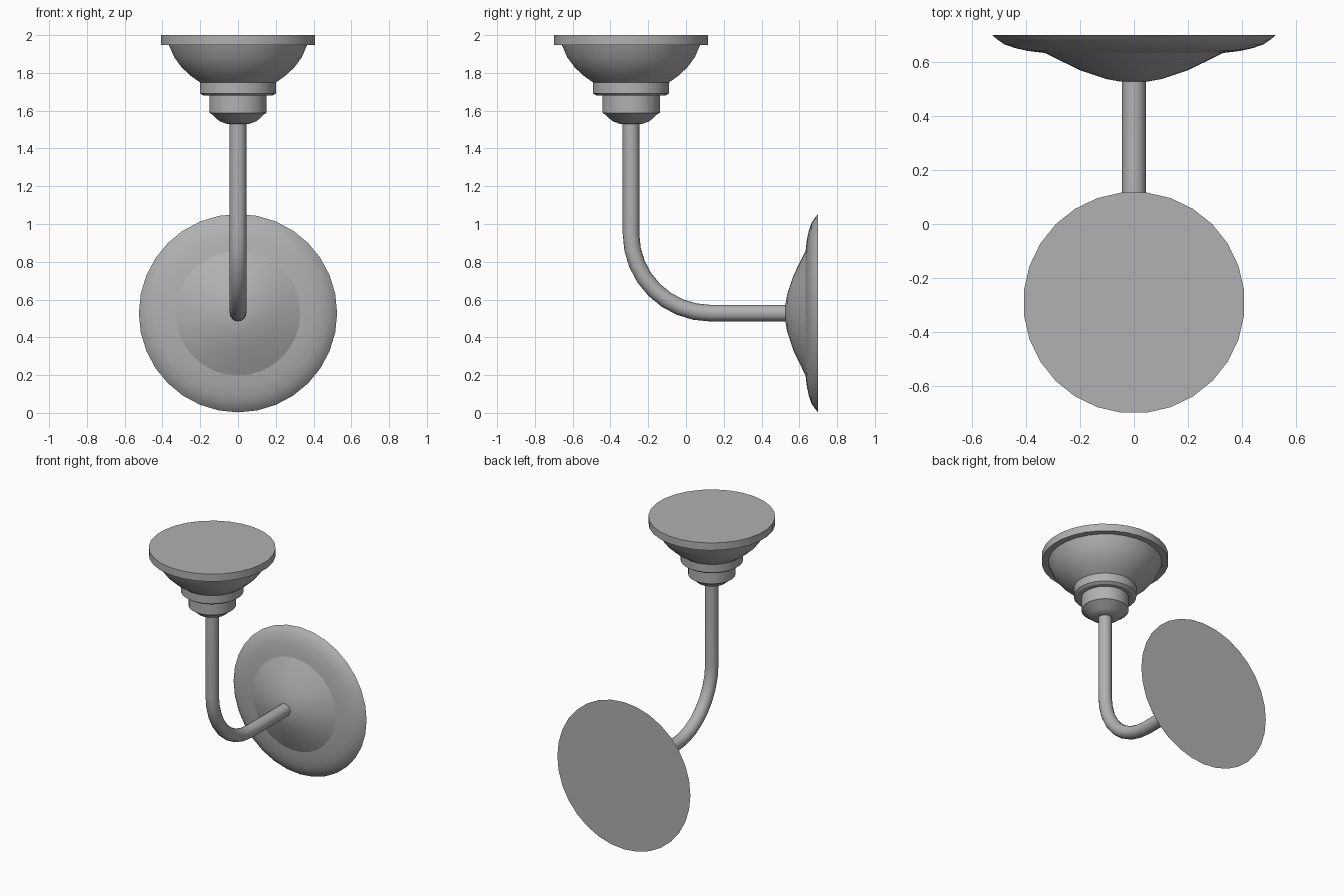
import bpy, bmesh
from math import sin, cos, pi, radians
from mathutils import Vector

if "Cube" in bpy.data.objects:
    bpy.data.objects.remove(bpy.data.objects["Cube"])

# Mid-grey finish shared by all parts
grey = bpy.data.materials.new("dark_grey")
grey.diffuse_color = (0.44, 0.44, 0.44, 1)
grey.use_nodes = True
grey.node_tree.nodes["Principled BSDF"].inputs["Base Color"].default_value = grey.diffuse_color


def make_object(name, rings, angle=30):
    """Skin a list of equal-length vertex rings into a capped solid."""
    bm = bmesh.new()
    loops = [[bm.verts.new(p) for p in ring] for ring in rings]
    n = len(loops[0])
    for a, b in zip(loops, loops[1:]):
        for i in range(n):
            j = (i + 1) % n
            bm.faces.new((a[i], a[j], b[j], b[i]))
    bm.faces.new(loops[0])
    bm.faces.new(loops[-1])
    bmesh.ops.recalc_face_normals(bm, faces=bm.faces)
    mesh = bpy.data.meshes.new(name)
    bm.to_mesh(mesh)
    bm.free()
    mesh.materials.append(grey)
    obj = bpy.data.objects.new(name, mesh)
    bpy.context.collection.objects.link(obj)
    bpy.ops.object.select_all(action='DESELECT')
    obj.select_set(True)
    bpy.context.view_layer.objects.active = obj
    bpy.ops.object.shade_smooth_by_angle(angle=radians(angle))
    return obj


def ring(centre, u, v, r, n, offset=0.0):
    return [centre + u * r * cos(2 * pi * (i + offset) / n)
            + v * r * sin(2 * pi * (i + offset) / n) for i in range(n)]


X, Y, Z = Vector((1, 0, 0)), Vector((0, 1, 0)), Vector((0, 0, 1))
HEAD_Y, ARM_Z = -0.291, 0.528

# Lamp head: stepped socket, bowl and flat top disc (radius, z)
head = [(0.06, 1.53), (0.10, 1.545), (0.142, 1.583), (0.153, 1.588),
        (0.153, 1.68), (0.185, 1.68), (0.203, 1.692), (0.203, 1.75),
        (0.25, 1.783), (0.30, 1.829), (0.34, 1.883), (0.368, 1.947),
        (0.41, 1.947), (0.41, 2.0)]
make_object("lamp_head",
            [ring(Vector((0, HEAD_Y, z)), X, Y, r, 28, 0.5) for r, z in head])

# Wall plate: domed centre, crease, then a rolled rim (radius, y)
plate = [(0.05, 0.527), (0.10, 0.536), (0.20, 0.569), (0.33, 0.633),
         (0.39, 0.64), (0.44, 0.651), (0.48, 0.665), (0.508, 0.684),
         (0.525, 0.70)]
make_object("wall_plate",
            [ring(Vector((0, y, ARM_Z)), X, Z, r, 32) for r, y in plate], angle=17)

# Bent arm: vertical stem, quarter bend, horizontal run to the plate
BEND, SEGS, RADIUS = 0.42, 8, 0.044
rings = [ring(Vector((0, HEAD_Y, 1.54)), X, -Y, RADIUS, 16)]
for k in range(SEGS + 1):
    a = pi / 2 * k / SEGS
    out = -Y * cos(a) - Z * sin(a)
    centre = Vector((0, HEAD_Y + BEND, ARM_Z + BEND)) + out * BEND
    rings.append(ring(centre, X, out, RADIUS, 16))
rings.append(ring(Vector((0, 0.56, ARM_Z)), X, -Z, RADIUS, 16))
make_object("bent_arm", rings, angle=40)
